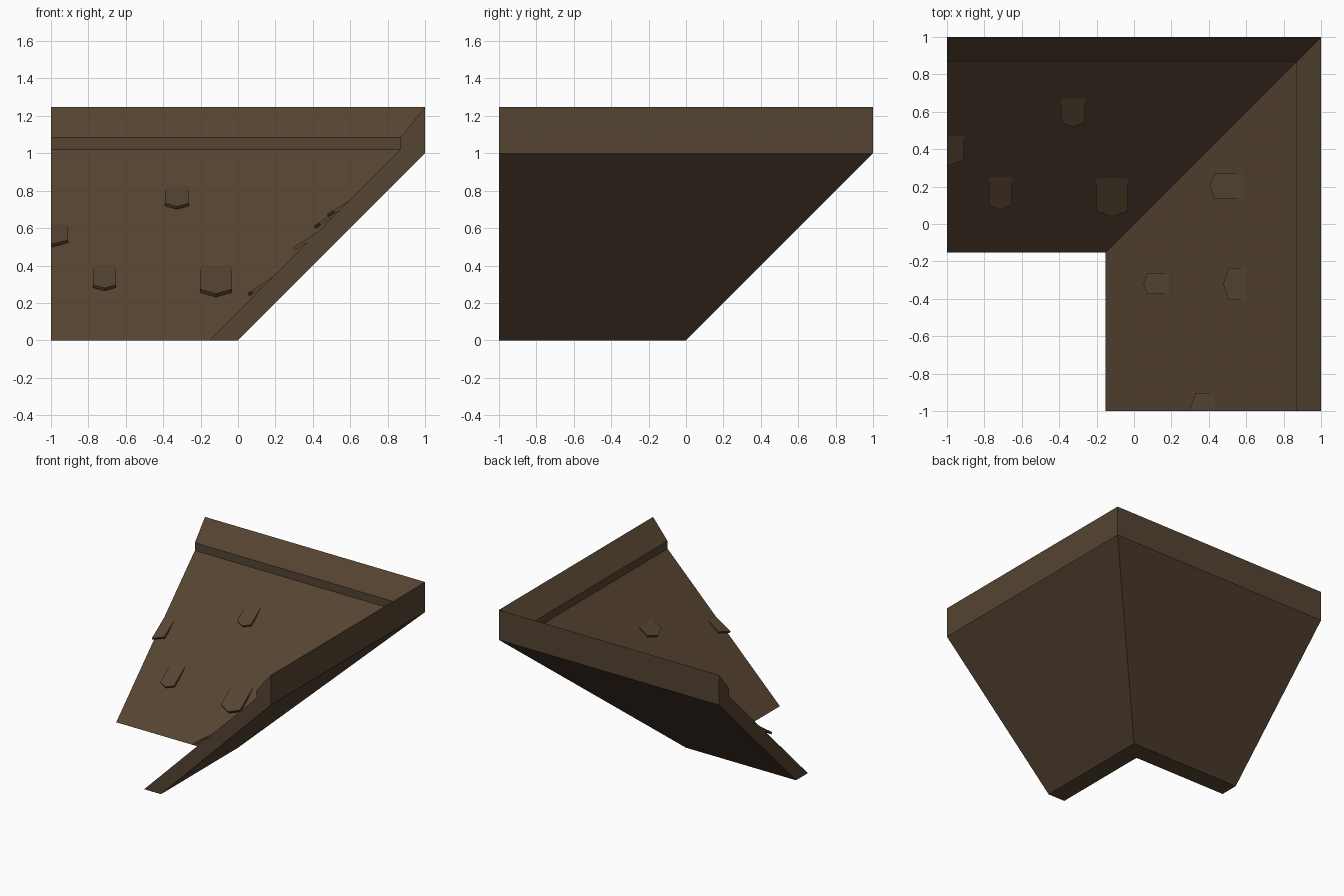
import bpy
import bmesh
from mathutils import Vector

cube = bpy.data.objects.get("Cube")
if cube:
    bpy.data.objects.remove(cube, do_unlink=True)

brown = bpy.data.materials.new("dark brown wood")
brown.use_nodes = True
colour = (0.092, 0.058, 0.032, 1)
brown.diffuse_color = colour
shader = brown.node_tree.nodes["Principled BSDF"]
shader.inputs["Base Color"].default_value = colour
shader.inputs["Roughness"].default_value = 0.9


def finish(bm, name):
    bmesh.ops.recalc_face_normals(bm, faces=bm.faces[:])
    mesh = bpy.data.meshes.new(name)
    bm.to_mesh(mesh)
    bm.free()
    mesh.materials.append(brown)
    obj = bpy.data.objects.new(name, mesh)
    bpy.context.collection.objects.link(obj)
    return obj


def bridge(bm, a, b):
    for i in range(len(a)):
        j = (i + 1) % len(a)
        bm.faces.new((a[i], a[j], b[j], b[i]))


# Roof: one profile (distance out, height) swept round a mitred valley corner
RISE = 0.153
RIM = 0.868
profile = [(0, 0), (1, 1), (1, 1.247), (RIM, 1.085), (RIM, RIM + RISE), (-RISE, 0)]
bm = bmesh.new()
back_end = [bm.verts.new((-1, u, z)) for u, z in profile]
mitre = [bm.verts.new((u, u, z)) for u, z in profile]
side_end = [bm.verts.new((u, -1, z)) for u, z in profile]
bridge(bm, back_end, mitre)
bridge(bm, mitre, side_end)
bm.faces.new(back_end)
bm.faces.new(side_end)
finish(bm, "valley_roof")


# Shingle: thin pointed plate, its upper end sunk in the slope, its tip lifted
def shingle(name, on_side, centre, half, top, tip, lift=0.052, thick=0.018):
    shoulder = tip + 0.38 * half
    outline = [(half, top), (half, shoulder), (0, tip)]
    if centre > -1:
        outline += [(-half, shoulder), (-half, top)]
    else:
        outline += [(0, top)]          # cut off at the roof end
    slope = (top - tip - lift) / (top - tip)
    down = Vector((0, slope, -1)).normalized() * thick
    bm = bmesh.new()
    rings = []
    for offset in (Vector(), down):
        ring = []
        for across, u in outline:
            p = Vector((centre + across, u, top + RISE + slope * (u - top))) + offset
            ring.append(bm.verts.new((p.y, p.x, p.z) if on_side else p))
        rings.append(ring)
        bm.faces.new(ring)
    bridge(bm, *rings)
    finish(bm, name)


# Shingles on the back slope
shingle("back_shingle_high", False, -0.326, 0.063, 0.67, 0.518, 0.045)
shingle("back_shingle_low", False, -0.714, 0.062, 0.25, 0.075)
shingle("back_shingle_corner", False, -0.118, 0.086, 0.245, 0.037, 0.06, 0.022)
shingle("back_shingle_end", False, -1, 0.09, 0.47, 0.308)

# Shingles on the side slope
shingle("side_shingle_corner", True, 0.203, 0.07, 0.585, 0.405)
shingle("side_shingle_low", True, -0.318, 0.056, 0.188, 0.05, 0.047)
shingle("side_shingle_high", True, -0.32, 0.086, 0.594, 0.476, 0.045)
shingle("side_shingle_end", True, -1, 0.096, 0.43, 0.294, 0.048)
